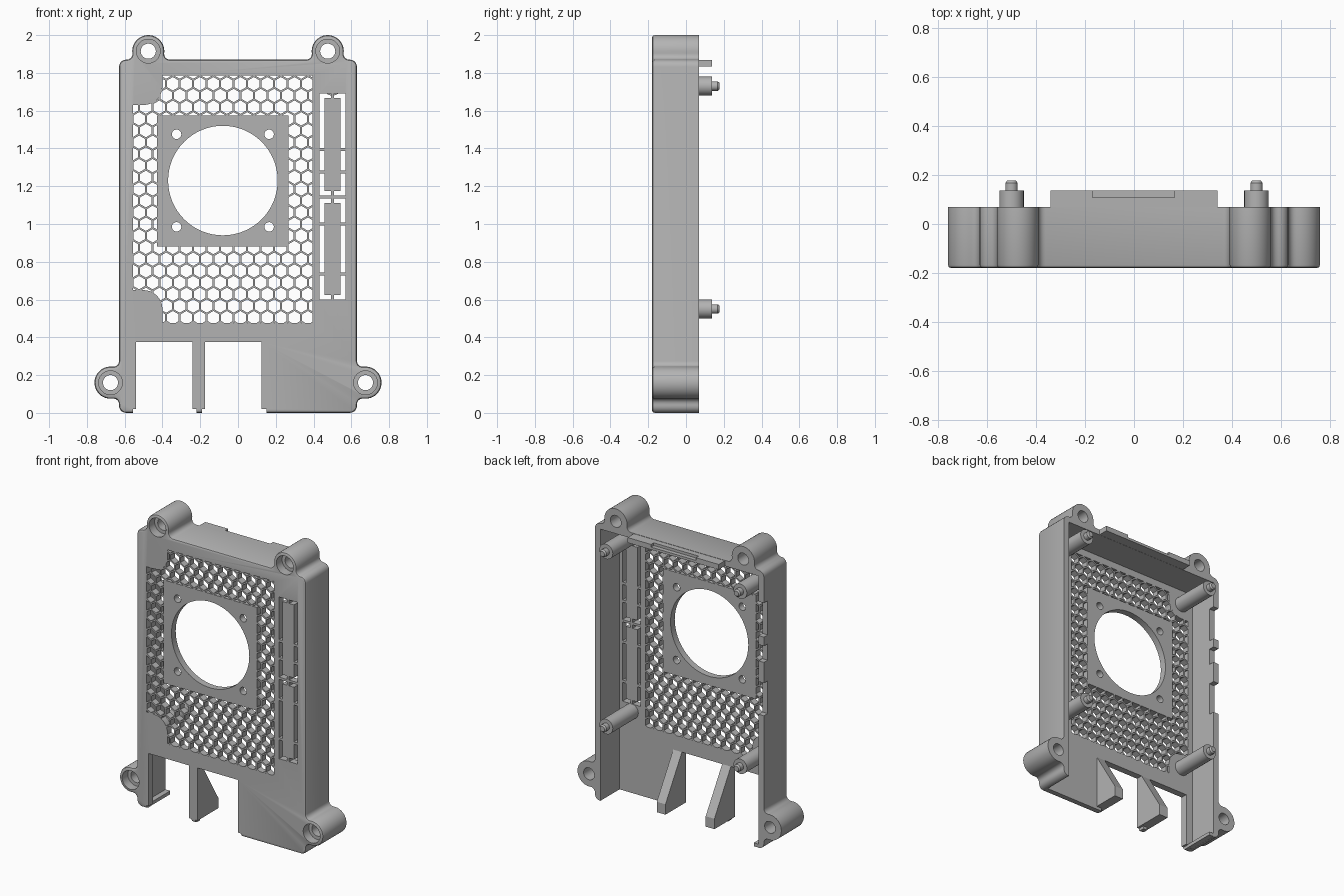
import bpy, bmesh
from math import sin, cos, radians, sqrt
from mathutils import Matrix

FRONT, REAR, FLOOR = -0.18, 0.07, -0.135   # depth levels of the shell

if "Cube" in bpy.data.objects:
    bpy.data.objects.remove(bpy.data.objects["Cube"], do_unlink=True)

grey = bpy.data.materials.new("light_grey_plastic")
grey.use_nodes = True
colour = (0.45, 0.45, 0.45, 1)
grey.diffuse_color = colour
grey.node_tree.nodes["Principled BSDF"].inputs["Base Color"].default_value = colour


def finish(name, bm):
    bmesh.ops.recalc_face_normals(bm, faces=bm.faces)
    mesh = bpy.data.meshes.new(name)
    bm.to_mesh(mesh)
    bm.free()
    mesh.materials.append(grey)
    obj = bpy.data.objects.new(name, mesh)
    bpy.context.collection.objects.link(obj)
    return obj


def add_prism(bm, points, y0, y1):
    """Extrude an x-z outline along y."""
    face = bm.faces.new([bm.verts.new((x, y0, z)) for x, z in points])
    ext = bmesh.ops.extrude_face_region(bm, geom=[face])["geom"]
    verts = [g for g in ext if isinstance(g, bmesh.types.BMVert)]
    bmesh.ops.translate(bm, verts=verts, vec=(0, y1 - y0, 0))


def add_box(bm, x0, x1, z0, z1, y0, y1):
    add_prism(bm, [(x0, z0), (x1, z0), (x1, z1), (x0, z1)], y0, y1)


def arc(cx, cz, r, a0, a1, n):
    angles = [radians(a0 + (a1 - a0) * i / n) for i in range(n + 1)]
    return [(cx + r * cos(a), cz + r * sin(a)) for a in angles]


def add_disc(bm, x, z, r, y0, y1, n=32):
    add_prism(bm, arc(x, z, r, 0, 360, n)[:-1], y0, y1)


def boxes(name, dims, y0=-0.3, y1=-0.1):
    bm = bmesh.new()
    for d in dims:
        add_box(bm, *d, y0, y1)
    return finish(name, bm)


def discs(name, dims, y0=-0.3, y1=0.3, n=32):
    bm = bmesh.new()
    for x, z, r in dims:
        add_disc(bm, x, z, r, y0, y1, n)
    return finish(name, bm)


def boolean(obj, cutter, op="DIFFERENCE"):
    mod = obj.modifiers.new("cut", "BOOLEAN")
    mod.operation, mod.solver, mod.object = op, "EXACT", cutter
    bpy.context.view_layer.objects.active = obj
    bpy.ops.object.modifier_apply(modifier=mod.name)
    bpy.data.objects.remove(cutter, do_unlink=True)


# Shell outline: rounded body with four filleted screw lugs
LUG, FIL = 0.085, 0.03
TOP_LUG, LOW_LUG = (0.475, 1.915), (0.675, 0.16)
reach = sqrt((LUG + FIL) ** 2 - 0.015 ** 2)
half = arc(TOP_LUG[0] - reach, 1.90, FIL, -90, 7.5, 5)
half += arc(*TOP_LUG, LUG, 187.5, -7.5, 24)[1:]
half += arc(TOP_LUG[0] + reach, 1.90, FIL, 172.5, 270, 5)[1:]
half += arc(0.592, 1.832, 0.038, 90, 0, 5)
half += arc(0.66, LOW_LUG[1] + reach, FIL, 180, 277.5, 5)
half += arc(*LOW_LUG, LUG, 97.5, -97.5, 24)[1:]
half += arc(0.66, LOW_LUG[1] - reach, FIL, 82.5, 180, 5)[1:]
half += arc(0.592, 0.038, 0.038, 0, -90, 5)
outline = half + [(-x, z) for x, z in reversed(half)]

bm = bmesh.new()
add_prism(bm, outline, FRONT, REAR)
rim = [e for e in bm.edges if all(abs(v.co.y - FRONT) < 1e-4 for v in e.verts)]
bmesh.ops.bevel(bm, geom=rim, offset=0.014, segments=2, profile=0.5, affect="EDGES")
shell = finish("case_shell", bm)

# Open cavity behind the front plate
boolean(shell, boxes("cavity", [(-0.59, 0.59, -0.1, 1.832)], FLOOR, 0.3))

# Lug holes with counterbores
lugs = [(s * x, z) for x, z in (TOP_LUG, LOW_LUG) for s in (-1, 1)]
boolean(shell, discs("lug_holes", [(x, z, 0.04) for x, z in lugs]))
boolean(shell, discs("lug_counterbores", [(x, z, 0.063) for x, z in lugs], -0.3, -0.12))

# Port openings in the lower edge, with stepped feet
boolean(shell, boxes("port_openings", [(-0.54, -0.24, -0.1, 0.375), (-0.175, 0.125, -0.1, 0.375)]))
boolean(shell, boxes("foot_steps", [(-0.555, -0.52, -0.1, 0.02), (-0.26, -0.22, -0.1, 0.02),
                                    (-0.19, -0.16, -0.1, 0.02), (0.1, 0.15, -0.1, 0.02)]))

# Fan opening and its screw holes
FX, FZ = -0.08, 1.23
fan = [(FX, FZ, 0.29)]
boolean(shell, discs("fan_opening", fan, n=64))
boolean(shell, discs("fan_screws", [(FX + sx * 0.245, FZ + sz * 0.245, 0.025)
                                    for sx in (-1, 1) for sz in (-1, 1)], n=20))

# Honeycomb grille, clipped around the fan plate and the left standoffs
PITCH, WEB = 0.0715, 0.01
bm = bmesh.new()
for row in range(23):
    for col in range(16):
        cx = -0.595 + PITCH * (col + 0.5 * (row % 2))
        cz = 0.442 + row * PITCH * sqrt(3) / 2
        add_prism(bm, arc(cx, cz, (PITCH - WEB) / sqrt(3), 30, 390, 6)[:-1], -0.3, -0.1)
grille = finish("grille_cells", bm)
boolean(grille, boxes("grille_area", [(-0.555, 0.395, 0.475, 1.785)], -0.25, -0.11), "INTERSECT")
boolean(grille, boxes("fan_plate_area", [(-0.428, 0.267, 0.88, 1.575)], -0.4, 0))
for z, s in ((1.73, 1), (0.55, -1)):
    for x1, inner in ((-0.4, z), (-0.5, z - s * 0.1)):
        boolean(grille, boxes("corner_area", [(-0.8, x1, *sorted((inner, z + s * 0.4)))], -0.4, 0))
    boolean(grille, discs("standoff_area", [(-0.5, z, 0.1)], -0.4, 0))
boolean(shell, grille)

# Two slotted vents: thin slots around a solid bar, bridged at intervals
slots = []
for z0, z1, breaks in ((1.15, 1.69, (1.275, 1.395)), (0.6, 1.135, (0.735, 1.0))):
    edges = [z0, *breaks, z1]
    for s in (-1, 1):
        for i in range(3):
            a = edges[i] + (0.008 if i else 0)
            b = edges[i + 1] - (0.008 if i < 2 else 0)
            slots.append((*sorted((0.5 + s * 0.043, 0.5 + s * 0.068)), a, b))
        for a, b in ((z0, z0 + 0.024), (z1 - 0.024, z1)):
            slots.append((*sorted((0.5 + s * 0.008, 0.5 + s * 0.05)), a, b))
for i in range(0, len(slots), 5):
    group = slots[i:i + 5]
    boolean(shell, boxes("vent_sides", group[:3]))
    boolean(shell, boxes("vent_ends", group[3:]))

# Shallow notches in the rear edge of one side wall
boolean(shell, boxes("wall_notches", [(-0.7, -0.56, 1.43, 1.66), (-0.7, -0.56, 1.26, 1.37),
                                      (-0.7, -0.56, 0.9, 1.12)], 0.03, 0.2))

# Rear lip on the top wall with a shallow recess
lip = boxes("top_lip", [(-0.34, 0.34, 1.833, 1.868)], REAR - 0.01, 0.137)
boolean(lip, boxes("lip_recess", [(-0.17, 0.165, 1.85, 1.95)], 0.108, 0.2))

# Standoffs with locating pins
parts = [shell, lip]
for side, x in (("left", 0.5), ("right", -0.5)):
    for level, z in (("upper", 1.73), ("lower", 0.55)):
        bm = bmesh.new()
        for r0, r1, y0, y1 in ((0.05, 0.05, FLOOR - 0.01, 0.137), (0.025, 0.025, 0.13, 0.168),
                               (0.025, 0.017, 0.168, 0.178)):
            place = Matrix.Translation((x, (y0 + y1) / 2, z)) @ Matrix.Rotation(radians(-90), 4, "X")
            bmesh.ops.create_cone(bm, cap_ends=True, segments=32, radius1=r0, radius2=r1,
                                  depth=y1 - y0, matrix=place)
        parts.append(finish(f"{side}_{level}_standoff", bm))

# Sloped gussets beside the port openings
for name, x0 in (("middle_gusset", -0.24), ("side_gusset", 0.125)):
    bm = bmesh.new()
    profile = [(FLOOR - 0.01, 0.375), (FLOOR, 0.375), (0.04, 0.09), (0.04, 0.02), (FLOOR - 0.01, 0.02)]
    face = bm.faces.new([bm.verts.new((x0, y, z)) for y, z in profile])
    ext = bmesh.ops.extrude_face_region(bm, geom=[face])["geom"]
    bmesh.ops.translate(bm, verts=[g for g in ext if isinstance(g, bmesh.types.BMVert)], vec=(0.065, 0, 0))
    parts.append(finish(name, bm))

# Small flange at the foot of the side wall
parts.append(boxes("wall_foot", [(-0.595, -0.555, 0.001, 0.024)], FLOOR - 0.01, REAR))

for obj in parts:
    bpy.ops.object.select_all(action="DESELECT")
    obj.select_set(True)
    bpy.context.view_layer.objects.active = obj
    bpy.ops.object.shade_smooth_by_angle(angle=radians(30))
